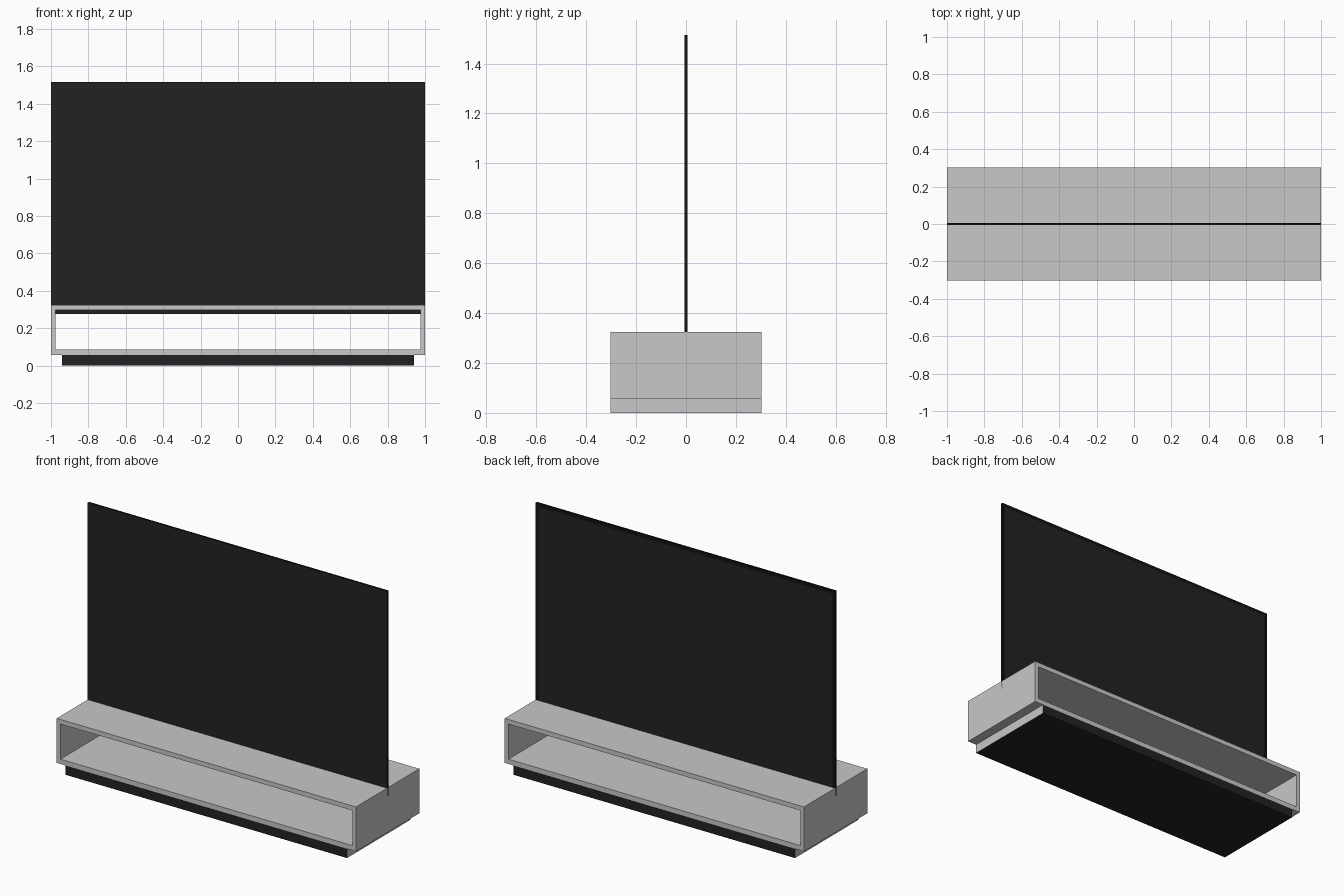
import bpy, bmesh

if "Cube" in bpy.data.objects:
    bpy.data.objects.remove(bpy.data.objects["Cube"])


def material(name, value):
    m = bpy.data.materials.new(name)
    m.diffuse_color = (value, value, value, 1)
    m.use_nodes = True
    m.node_tree.nodes["Principled BSDF"].inputs["Base Color"].default_value = m.diffuse_color
    return m


GREY = material("light grey", 0.578)
BLACK = material("screen black", 0.016)
DARK = material("frame black", 0.006)
DEPTH = 0.302


def finish(name, bm, mats):
    bmesh.ops.recalc_face_normals(bm, faces=bm.faces)
    mesh = bpy.data.meshes.new(name)
    bm.to_mesh(mesh)
    bm.free()
    for m in mats:
        mesh.materials.append(m)
    obj = bpy.data.objects.new(name, mesh)
    bpy.context.collection.objects.link(obj)
    return obj


def box(hx, hy, z0, z1):
    bm = bmesh.new()
    bmesh.ops.create_cube(bm, size=1)
    for v in bm.verts:
        v.co = (v.co.x * 2 * hx, v.co.y * 2 * hy, z0 + (v.co.z + 0.5) * (z1 - z0))
    bm.normal_update()
    return bm


# Cabinet: rectangular tube, open at front and back
bm = bmesh.new()


def ring(hx, z0, z1, y):
    return [bm.verts.new((x, y, z)) for x, z in ((-hx, z0), (hx, z0), (hx, z1), (-hx, z1))]


loops = [ring(1.0, 0.056, 0.325, -DEPTH), ring(1.0, 0.056, 0.325, DEPTH),
         ring(0.975, 0.085, 0.297, DEPTH), ring(0.975, 0.085, 0.297, -DEPTH)]
for k in range(4):
    a, b = loops[k], loops[(k + 1) % 4]
    for i in range(4):
        j = (i + 1) % 4
        bm.faces.new((a[i], a[j], b[j], b[i]))
finish("cabinet", bm, [GREY])

# Plinth: grey ends, black front, back and underside
bm = box(0.94, DEPTH, 0.0, 0.056)
for f in bm.faces:
    f.material_index = 0 if abs(f.normal.x) > 0.5 else 1
finish("plinth", bm, [GREY, BLACK])

# Screen: thin slab sunk through the cabinet top, with a darker rim round the back
bm = box(1.0, 0.006, 0.275, 1.515)
for f in bm.faces:
    f.material_index = 0 if abs(f.normal.y) > 0.5 else 1
back = [f for f in bm.faces if f.normal.y > 0.5]
rim = bmesh.ops.inset_region(bm, faces=back, thickness=0.03)["faces"]
for f in rim:
    f.material_index = 1
finish("screen", bm, [BLACK, DARK])
